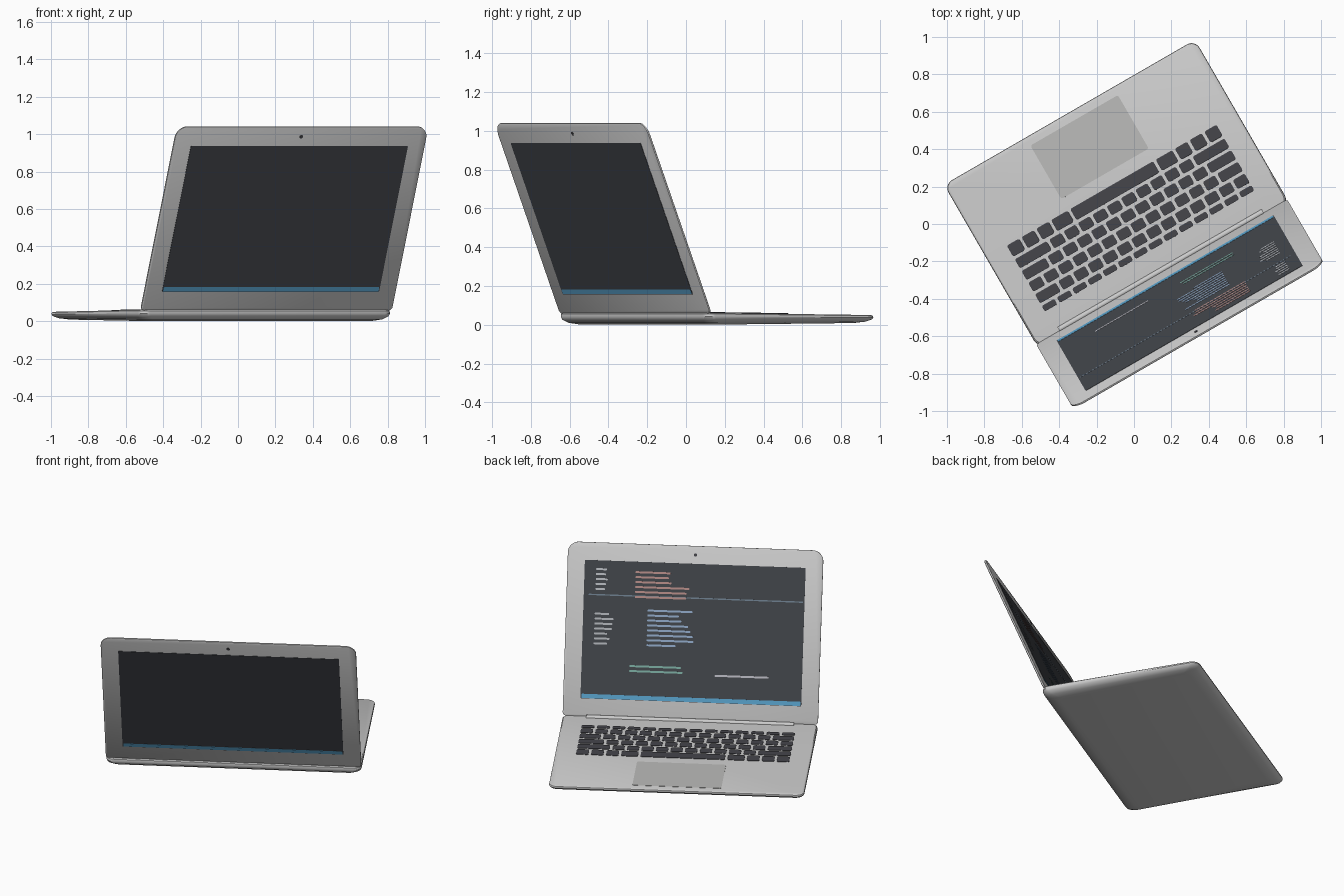
import bpy, bmesh, math, random
from mathutils import Matrix

if "Cube" in bpy.data.objects:
    bpy.data.objects.remove(bpy.data.objects["Cube"])

random.seed(4)
HALF_W, BACK, FRONT = 0.775, -0.32, 0.69
TURN = Matrix.Rotation(math.radians(30), 4, 'Z')
# Frame of the sloping deck (y runs from hinge to front edge) and of the open lid
DECK = TURN @ Matrix.Translation((0, BACK, 0.062)) @ Matrix.Rotation(-0.0119, 4, 'X')
LID = TURN @ Matrix.Translation((0, -0.30, 0.06)) @ Matrix.Rotation(math.radians(111.7), 4, 'X')


def material(name, rgb):
    m = bpy.data.materials.new(name)
    m.diffuse_color = (*rgb, 1)
    m.use_nodes = True
    m.node_tree.nodes["Principled BSDF"].inputs["Base Color"].default_value = m.diffuse_color
    return m


METAL = material("metal", (0.56, 0.56, 0.55))
PAD = material("pad_grey", (0.50, 0.50, 0.49))
KEY = material("key_dark", (0.06, 0.06, 0.07))
GLASS = material("screen_dark", (0.055, 0.06, 0.07))
BLUE = material("status_blue", (0.10, 0.36, 0.60))


def outline(x0, x1, y0, y1, radii, inset=0.0, steps=6):
    """Rounded rectangle; radii = (bottom pair, top pair)."""
    x0, x1, y0, y1 = x0 + inset, x1 - inset, y0 + inset, y1 - inset
    lo, hi = radii
    pts = []
    for cx, cy, r, a in ((x1 - lo, y0 + lo, lo, -90), (x1 - hi, y1 - hi, hi, 0),
                         (x0 + hi, y1 - hi, hi, 90), (x0 + lo, y0 + lo, lo, 180)):
        for i in range(steps + 1):
            t = math.radians(a + 90 * i / steps)
            pts.append((cx + r * math.cos(t), cy + r * math.sin(t)))
    return pts


def slab(bm, rect, layers, radii, steps=6):
    """Stack rounded outlines (inset, z) into a closed solid."""
    rings = [[bm.verts.new((x, y, z)) for x, y in outline(*rect, radii, ins, steps)]
             for ins, z in layers]
    for a, b in zip(rings, rings[1:]):
        n = len(a)
        for i in range(n):
            bm.faces.new((a[i], a[(i + 1) % n], b[(i + 1) % n], b[i]))
    bm.faces.new(rings[0][::-1])
    bm.faces.new(rings[-1])


def finish(name, bm, mat, matrix, angle=35):
    bmesh.ops.recalc_face_normals(bm, faces=bm.faces)
    me = bpy.data.meshes.new(name)
    bm.to_mesh(me)
    bm.free()
    me.materials.append(mat)
    ob = bpy.data.objects.new(name, me)
    bpy.context.collection.objects.link(ob)
    ob.matrix_world = matrix
    bpy.ops.object.select_all(action='DESELECT')
    ob.select_set(True)
    bpy.context.view_layer.objects.active = ob
    bpy.ops.object.shade_smooth_by_angle(angle=math.radians(angle))
    return ob


def panel(name, rect, z0, z1, mat, matrix, radii=(0.005, 0.005)):
    bm = bmesh.new()
    slab(bm, rect, [(0, z0), (0, z1)], radii)
    return finish(name, bm, mat, matrix)


# Base: tapered underside, top sloping down to the front edge
bm = bmesh.new()
slab(bm, (-HALF_W, HALF_W, BACK, FRONT),
     [(0.075, 0), (0.03, 0.010), (0.006, 0.027), (0, 0.042), (0.002, 0.056), (0.008, 0.062)],
     (0.05, 0.05), 8)
for v in bm.verts:
    t = (v.co.y - BACK) / (FRONT - BACK)
    low, high = 0.010 * t, 0.062 - 0.012 * t
    v.co.z = low + (high - low) * v.co.z / 0.062
finish("base", bm, METAL, TURN)

# Trackpad
panel("trackpad", (-0.27, 0.27, 0.63, 0.96), -0.002, 0.0015, PAD, DECK, (0.012, 0.012))

# Keys: rows from the hinge to the front, widths in key units
rows = [[1] * 14,
        [1] * 13 + [1.6],
        [1.6] + [1] * 13,
        [1.9] + [1] * 11 + [1.8],
        [2.4] + [1] * 10 + [2.4],
        [1, 1, 1, 1.3, 5.8, 1.3, 1, 1, 1]]
bm = bmesh.new()
y, gap = 0.145, 0.008
for row, depth in zip(rows, (0.05, 0.072, 0.072, 0.072, 0.072, 0.085)):
    x, unit = 0.655, 1.31 / sum(row)
    for w in row:
        slab(bm, (x - w * unit + gap, x - gap, y + gap, y + depth - gap),
             [(0, -0.002), (0, 0.003), (0.003, 0.005)], (0.01, 0.01), 3)
        x -= w * unit
    y += depth
finish("keys", bm, KEY, DECK, 20)

# Hinge barrel between base and lid
bm = bmesh.new()
bmesh.ops.create_cone(bm, cap_ends=True, segments=24, radius1=0.016, radius2=0.016, depth=1.26,
                      matrix=Matrix.Translation((0, -0.288, 0.058)) @ Matrix.Rotation(math.pi / 2, 4, 'Y'))
finish("hinge", bm, METAL, TURN)

# Thin lid, its local +z side faces the rear
bm = bmesh.new()
slab(bm, (-HALF_W, HALF_W, 0, 1.055),
     [(0.004, -0.007), (0, -0.004), (0, 0.004), (0.004, 0.007)], (0.02, 0.065), 8)
finish("lid", bm, METAL, LID)

# Screen, status strip and camera show on both sides of the lid
panel("screen", (-0.67, 0.67, 0.108, 0.947), -0.0085, 0.0085, GLASS, LID)
panel("status_strip", (-0.665, 0.665, 0.110, 0.136), -0.0095, 0.0095, BLUE, LID)
bm = bmesh.new()
bmesh.ops.create_cone(bm, cap_ends=True, segments=16, radius1=0.010, radius2=0.010, depth=0.018,
                      matrix=Matrix.Translation((0, 1.0, 0)))
finish("camera", bm, KEY, LID)

# Coloured bars on the user's side: (left edge, max width, top, count, colour)
groups = {"side_list_upper": (0.60, 0.10, 0.90, 5, (0.50, 0.52, 0.55)),
          "side_list_lower": (0.60, 0.12, 0.63, 7, (0.45, 0.47, 0.50)),
          "red_lines": (0.36, 0.34, 0.89, 6, (0.48, 0.27, 0.25)),
          "blue_lines": (0.28, 0.30, 0.66, 8, (0.28, 0.40, 0.58)),
          "green_lines": (0.38, 0.38, 0.32, 2, (0.20, 0.42, 0.36)),
          "pale_lines": (-0.14, 0.42, 0.28, 1, (0.50, 0.50, 0.55))}
for name, (left, width, top, count, rgb) in groups.items():
    bm = bmesh.new()
    for i in range(count):
        w, yy = width * random.uniform(0.55, 1), top - 0.03 * i
        slab(bm, (left - w, left, yy - 0.012, yy), [(0, -0.0095), (0, -0.008)], (0.003, 0.003), 1)
    finish(name, bm, material(name, rgb), LID)
panel("window_divider", (-0.66, 0.64, 0.735, 0.743), -0.0092, -0.008,
      material("divider", (0.16, 0.22, 0.28)), LID, (0.002, 0.002))
